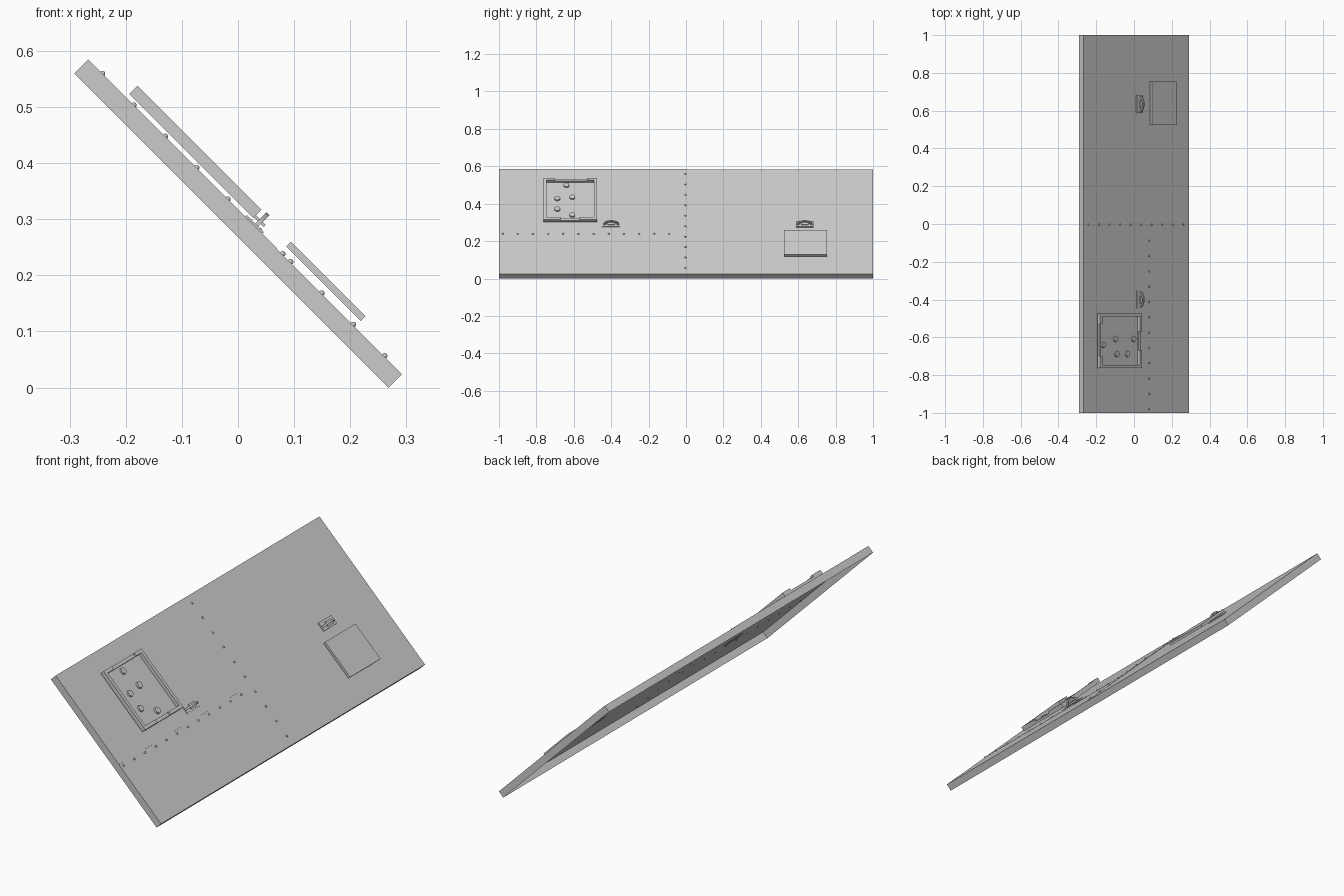
import bpy, bmesh
from math import pi, cos, sin
from mathutils import Matrix, Vector

if "Cube" in bpy.data.objects:
    bpy.data.objects.remove(bpy.data.objects["Cube"], do_unlink=True)

grey = bpy.data.materials.new("plain_grey")
grey.use_nodes = True
grey.diffuse_color = (0.6, 0.6, 0.6, 1)
grey.node_tree.nodes["Principled BSDF"].inputs["Base Color"].default_value = (0.6, 0.6, 0.6, 1)

# Panel frame: local x runs down the slope, y along the panel, z off its face
TILT = Matrix.Translation((0.0117, 0, 0.3033)) @ Matrix.Rotation(pi / 4, 4, 'Y')


def finish(name, bm, smooth=False):
    mesh = bpy.data.meshes.new(name)
    bm.to_mesh(mesh)
    bm.free()
    mesh.materials.append(grey)
    mesh.transform(TILT)
    obj = bpy.data.objects.new(name, mesh)
    bpy.context.collection.objects.link(obj)
    for poly in mesh.polygons:
        poly.use_smooth = smooth
    return obj


def add_box(bm, xs, ys, zs):
    lo, hi = Vector((xs[0], ys[0], zs[0])), Vector((xs[1], ys[1], zs[1]))
    mat = Matrix.Translation((lo + hi) / 2) @ Matrix.Diagonal((hi - lo).to_4d())
    bmesh.ops.create_cube(bm, size=1, matrix=mat)


def boxes(name, parts):
    bm = bmesh.new()
    for part in parts:
        add_box(bm, *part)
    return bm


# Main slab, an open shell without an underside
bm = boxes("slab", [((-0.396, 0.396), (-1, 1), (-0.033, 0))])
under = [f for f in bm.faces if f.normal.z < -0.5]
bmesh.ops.delete(bm, geom=under, context='FACES')
finish("slab", bm)

# Thin lapped sheets that make the two seams
finish("lap_sheets", boxes("lap_sheets", [
    ((-0.396, 0.396), (-1, 0.012), (0, 0.001)),
    ((-0.396, 0.08), (-1, 0.006), (0.001, 0.002))]))

# Rivets along both seams
bm = bmesh.new()
spots = [(-0.36 + 0.079 * i, -0.003) for i in range(10)]
spots += [(0.094, -0.98 + 0.081 * i) for i in range(12)]
for x, y in spots:
    bmesh.ops.create_uvsphere(bm, u_segments=8, v_segments=6, radius=0.005,
                              matrix=Matrix.Translation((x, y, 0.002)))
finish("rivets", bm, True)

# Tray: floor, side rims and end rims with lowered gaps
X0, X1, Y0, Y1, RIM = -0.301, 0.012, -0.762, -0.475, 0.016
parts = [((X0, X1), (Y0, Y1), (0.01, 0.013)),
         ((X0, X1), (Y0, Y0 + RIM), (0.01, 0.031)),
         ((X0, X1), (Y1 - RIM, Y1), (0.01, 0.031))]
for xs, gap in (((X0, X0 + RIM), (-0.70, -0.53)), ((X1 - RIM, X1), (-0.67, -0.57))):
    parts += [(xs, (Y0 + RIM, gap[0]), (0.01, 0.031)),
              (xs, gap, (0.01, 0.022)),
              (xs, (gap[1], Y1 - RIM), (0.01, 0.031))]
finish("tray", boxes("tray", parts))

# Round studs on the tray floor
bm = bmesh.new()
for x, y in ((-0.26, -0.64), (-0.17, -0.608), (-0.16, -0.688), (-0.08, -0.688), (-0.035, -0.608)):
    bmesh.ops.create_cone(bm, cap_ends=True, segments=16, radius1=0.016, radius2=0.015,
                          depth=0.008, matrix=Matrix.Translation((x, y, 0.017)))
finish("tray_studs", bm)

# Floating cover plate, its faces turned inward
bm = boxes("cover_plate", [((0.089, 0.277), (0.525, 0.755), (0.016, 0.028))])
bmesh.ops.reverse_faces(bm, faces=bm.faces)
finish("cover_plate", bm)


# Latches: base plate, small block and an upright arched loop
def latch(name, y):
    bm = boxes(name, [((0, 0.043), (y - 0.048, y + 0.048), (-0.002, 0.006)),
                      ((0.012, 0.036), (y - 0.02, y + 0.02), (0.012, 0.017))])
    rings, steps = [], 12
    for i in range(steps + 1):
        a = pi * i / steps
        rings.append([bm.verts.new((x, y + w * cos(a), h * sin(a)))
                      for x, w, h in ((0.021, 0.042, 0.034), (0.029, 0.042, 0.034),
                                      (0.029, 0.032, 0.026), (0.021, 0.032, 0.026))])
    for a, b in zip(rings, rings[1:]):
        for k in range(4):
            bm.faces.new((a[k], a[(k + 1) % 4], b[(k + 1) % 4], b[k]))
    bmesh.ops.recalc_face_normals(bm, faces=bm.faces)
    finish(name, bm)


latch("front_latch", -0.4)
latch("back_latch", 0.635)
